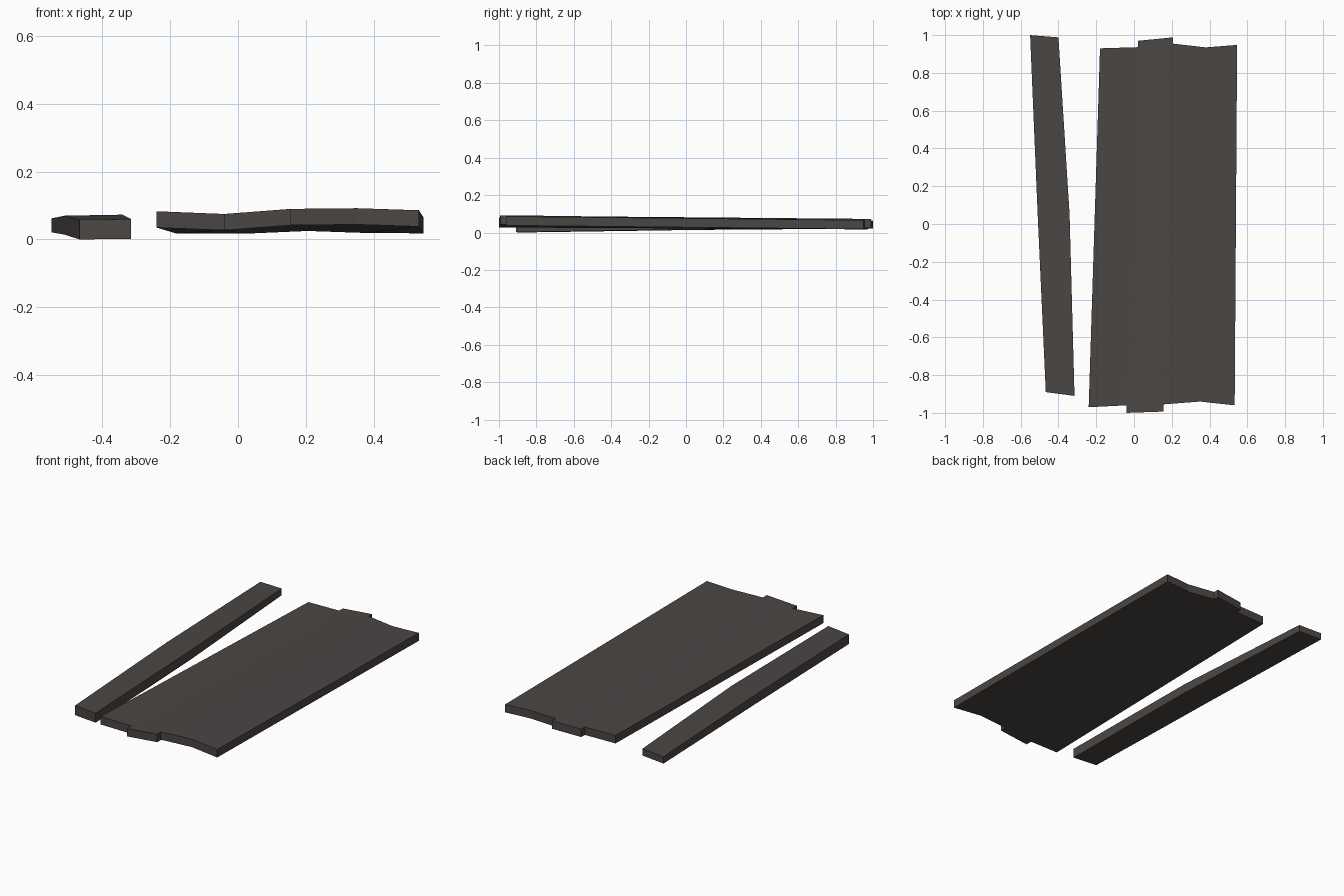
import bpy

if "Cube" in bpy.data.objects:
    bpy.data.objects.remove(bpy.data.objects["Cube"])

wood = bpy.data.materials.new("dark weathered wood")
wood.diffuse_color = (0.07, 0.061, 0.057, 1)
wood.use_nodes = True
wood.node_tree.nodes["Principled BSDF"].inputs["Base Color"].default_value = wood.diffuse_color


def slab(name, points, polys):
    """Thick sheet: points are (x, y, top z, bottom z); polys index the top, counter-clockwise."""
    n = len(points)
    verts = [(x, y, t) for x, y, t, b in points] + [(x, y, b) for x, y, t, b in points]
    faces = [list(p) for p in polys] + [[i + n for i in reversed(p)] for p in polys]
    edges = {(p[i], p[(i + 1) % len(p)]) for p in polys for i in range(len(p))}
    # walls along the outline only
    faces += [[b, a, a + n, b + n] for a, b in sorted(edges) if (b, a) not in edges]
    mesh = bpy.data.meshes.new(name)
    mesh.from_pydata(verts, [], faces)
    mesh.materials.append(wood)
    mesh.update()
    obj = bpy.data.objects.new(name, mesh)
    bpy.context.collection.objects.link(obj)
    return obj


# wide panel: four warped strips, the second one longer at both ends
T = 0.048
front = [(-0.24, -0.97, 0.083), (-0.04, -0.96, 0.075), (-0.041, -1.0, 0.075),
         (0.155, -0.993, 0.090), (0.155, -0.955, 0.090), (0.35, -0.94, 0.092),
         (0.533, -0.96, 0.086)]
back = [(-0.18, 0.93, 0.065), (0.021, 0.936, 0.065), (0.022, 0.97, 0.065),
        (0.206, 0.988, 0.073), (0.205, 0.955, 0.073), (0.38, 0.935, 0.067),
        (0.546, 0.948, 0.066)]
strips = [(0, 1), (1, 4), (4, 5), (5, 6)]
k = len(front)
slab("wide_panel", [(x, y, z, z - T) for x, y, z in front + back],
     [list(range(a, b + 1)) + [k + i for i in range(b, a - 1, -1)] for a, b in strips])

# loose narrow board, bent slightly at its middle
board = [(-0.467, -0.89, 0.058, 0.0), (-0.315, -0.91, 0.06, 0.002),
         (-0.51, 0.05, 0.070, 0.014), (-0.341, 0.05, 0.073, 0.017),
         (-0.55, 1.0, 0.062, 0.021), (-0.40, 0.988, 0.066, 0.025)]
slab("loose_board", board, [(0, 1, 3, 2), (2, 3, 5, 4)])
